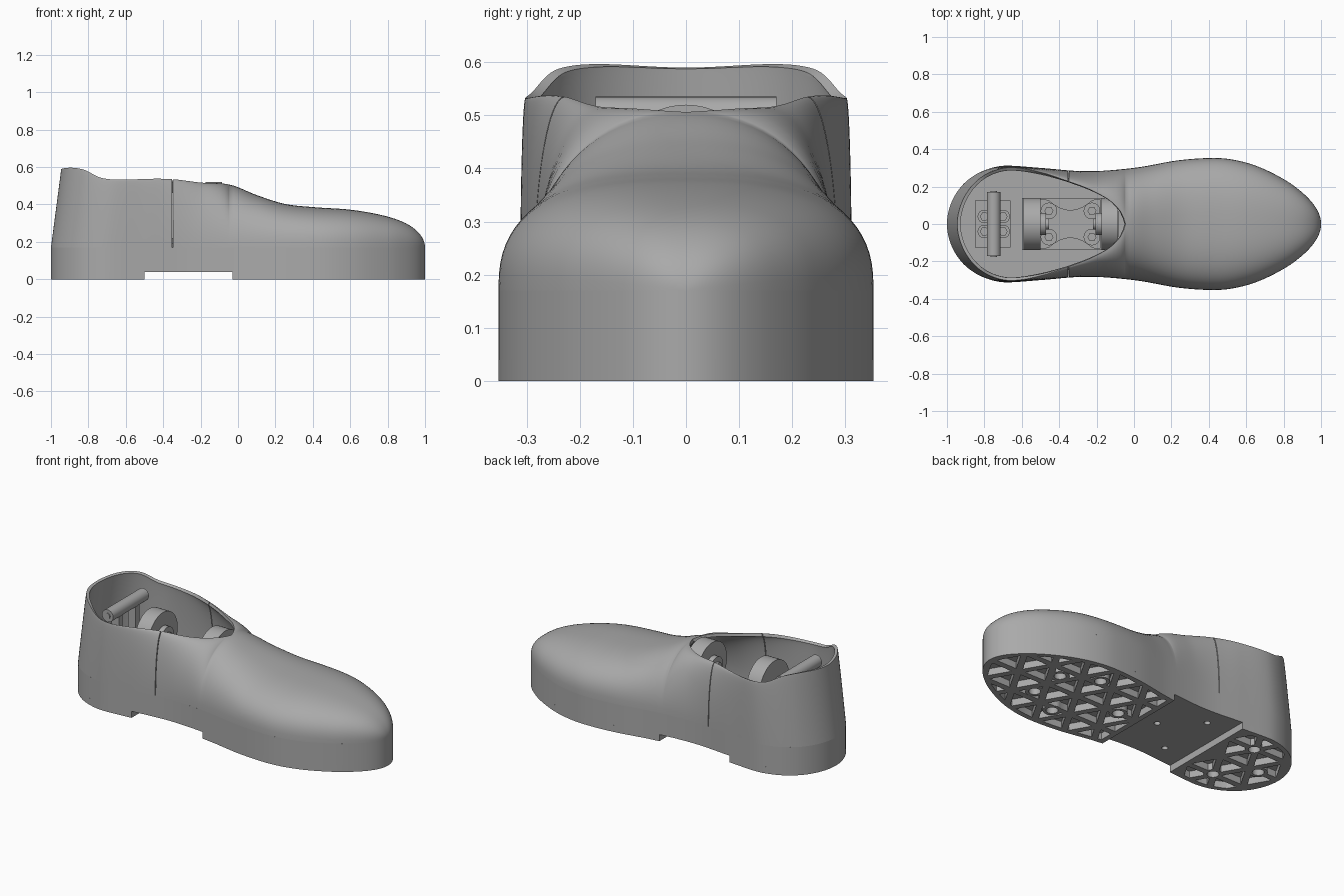
import bpy, bmesh, math
from mathutils import Matrix, Vector

if "Cube" in bpy.data.objects:
    bpy.data.objects.remove(bpy.data.objects["Cube"])

grey = bpy.data.materials.new("plain grey")
grey.use_nodes = True
grey.diffuse_color = (0.4, 0.4, 0.4, 1)
grey.node_tree.nodes["Principled BSDF"].inputs["Base Color"].default_value = (0.4, 0.4, 0.4, 1)


def angle(x):
    return math.acos(max(-1, min(1, -x)))


def smooth_curve(keys):
    """Smooth interpolation along the length, eased so both ends come out round."""
    ts = [angle(k[0]) for k in keys]
    vs = [k[1] for k in keys]
    slope = [(b - a) / (t - s) for a, b, s, t in zip(vs, vs[1:], ts, ts[1:])]
    tan = [slope[0]] + [(a + b) / 2 if a * b > 0 else 0 for a, b in zip(slope, slope[1:])] + [slope[-1]]

    def value(x):
        t = max(ts[0], min(ts[-1], angle(x)))
        i = max(j for j in range(len(ts) - 1) if ts[j] <= t)
        h = ts[i + 1] - ts[i]
        u = (t - ts[i]) / h
        return (vs[i] * (2 * u**3 - 3 * u**2 + 1) + vs[i + 1] * (3 * u**2 - 2 * u**3)
                + h * tan[i] * (u**3 - 2 * u**2 + u) + h * tan[i + 1] * (u**3 - u**2))
    return value


# Half width of the sole, height of the top line, half width of the opening
width = smooth_curve([(-1, 0), (-.95, .165), (-.9, .225), (-.8, .287), (-.68, .312), (-.5, .3), (-.25, .282),
                      (0, .3), (.25, .342), (.43, .353), (.6, .328), (.8, .24), (.9, .168), (.96, .105), (1, 0)])
crown = smooth_curve([(-1, .59), (-.87, .587), (-.75, .54), (-.35, .535), (-.2, .517), (-.04, .505), (.1, .45),
                      (.25, .403), (.4, .386), (.6, .372), (.8, .335), (.9, .298), (.96, .255), (1, .17)])
opening = smooth_curve([(-1, 0), (-.9, .218), (-.8, .278), (-.68, .302), (-.5, .275), (-.35, .228),
                        (-.2, .167), (-.1, .1), (-.06, .045), (-.045, 0)])
BASE = .17


def finish(bm, name):
    bmesh.ops.recalc_face_normals(bm, faces=bm.faces)
    me = bpy.data.meshes.new(name)
    bm.to_mesh(me)
    bm.free()
    me.materials.append(grey)
    ob = bpy.data.objects.new(name, me)
    bpy.context.collection.objects.link(ob)
    return ob


def add_prism(bm, poly, z0, z1):
    low = [bm.verts.new((x, y, z0)) for x, y in poly]
    high = [bm.verts.new((x, y, z1)) for x, y in poly]
    bm.faces.new(low[::-1])
    bm.faces.new(high)
    for i in range(len(poly)):
        j = (i + 1) % len(poly)
        bm.faces.new((low[i], low[j], high[j], high[i]))


def prisms(name, polys, z0, z1):
    bm = bmesh.new()
    for p in polys:
        add_prism(bm, p, z0, z1)
    return finish(bm, name)


def circle(x, y, r, n=24):
    return [(x + r * math.cos(math.tau * i / n), y + r * math.sin(math.tau * i / n)) for i in range(n)]


def rect(x0, x1, y):
    return [(x0, -y), (x1, -y), (x1, y), (x0, y)]


def outline(a, b, inset=0.0, n=64):
    ta, tb = angle(a), angle(b)
    xs = [-math.cos(ta + (tb - ta) * i / n) for i in range(n + 1)]
    right = [(x, -(width(x) - inset)) for x in xs if width(x) - inset > .001]
    tips = [[(x, 0)] if width(x) < .001 and not inset else [] for x in (a, b)]
    return tips[0] + right + tips[1] + [(x, -y) for x, y in reversed(right)]


def rod(name, centre, axis, r, length):
    bm = bmesh.new()
    turn = Vector((0, 0, 1)).rotation_difference(Vector(axis)).to_matrix().to_4x4()
    bmesh.ops.create_cone(bm, cap_ends=True, segments=48, radius1=r, radius2=r, depth=length,
                          matrix=Matrix.Translation(centre) @ turn)
    return finish(bm, name)


def boolean(ob, cutter, operation="DIFFERENCE"):
    m = ob.modifiers.new("cut", "BOOLEAN")
    m.object, m.operation, m.solver = cutter, operation, "EXACT"
    cutter.hide_render = True


def bake(ob):
    bpy.context.view_layer.update()
    me = bpy.data.meshes.new_from_object(ob.evaluated_get(bpy.context.evaluated_depsgraph_get()))
    ob.modifiers.clear()
    ob.data = me


# Upper: cross-sections along the length, split by a fine side seam
xs = [-math.cos(math.pi * i / 130) for i in range(131)]
xs = sorted([x for x in xs if abs(x + .35) > .008] + [-.352, -.348, -.045, -.05, -.055])
STEPS = 20
bm = bmesh.new()
rows = []
for x in xs:
    w, top = width(x), crown(x)
    r = min(opening(x), w) if x < -.045 else 0
    power = 2 / (2 + .6 * max(0, min(1, (x + .2) / .5)))
    row = []
    for i in range(STEPS + 1):
        a = math.pi / 2 * i / STEPS
        y = r + (w - r) * max(0, math.cos(a)) ** power
        z = BASE + (top - BASE) * math.sin(a) ** power
        lean = .055 * (z - BASE) / .42 * max(0, (-x - .4) / .6)
        row.append(bm.verts.new((x + lean, y if y > 1e-5 else 0, z)))
    rows.append(row)
for x, a, b in zip(xs, rows, rows[1:]):
    if x != -.352:
        for i in range(STEPS):
            bm.faces.new((a[i], b[i], b[i + 1], a[i + 1]))
bmesh.ops.remove_doubles(bm, verts=bm.verts, dist=.0002)
bmesh.ops.dissolve_degenerate(bm, edges=bm.edges, dist=.0001)
upper = finish(bm, "upper")
# make the surface face outwards before thickening it inwards
if sum(p.normal.y * p.area for p in upper.data.polygons) < 0:
    upper.data.flip_normals()
mirror = upper.modifiers.new("mirror", "MIRROR")
mirror.use_axis = (False, True, False)
mirror.merge_threshold = .0005
shell = upper.modifiers.new("shell", "SOLIDIFY")
shell.thickness, shell.offset = .018, -1
bake(upper)

# Sole: full-length midsole with two treads and an arch gap between them
midsole = prisms("midsole", [outline(-1, 1, n=110)], .04, BASE)
heel_tread = prisms("heel_tread", [outline(-1, -.5)], 0, .0401)
front_tread = prisms("front_tread", [outline(-.03, 1)], 0, .0401)

# Triangular pockets and screw holes in the underside
side, rib = .2, .018
rise = side * math.sqrt(3) / 2
cells = []
for row in range(-3, 3):
    for col in range(-12, 12):
        x, y = col * side + (row % 2) * side / 2, row * rise
        for tri in ([(x, y), (x + side, y), (x + side / 2, y + rise)],
                    [(x + side, y), (x + side * 1.5, y + rise), (x + side / 2, y + rise)]):
            cx, cy = sum(p[0] for p in tri) / 3, sum(p[1] for p in tri) / 3
            k = 1 - rib / (rise / 3)
            if -1 < cx < 1 and not -.56 < cx < -.0:
                cells.append([(cx + (px - cx) * k, cy + (py - cy) * k) for px, py in tri])
screws = [(-.86, 0), (.11, 0)] + [(x, s * y) for x, y in ((-.69, .17), (.4, .2), (.6, .105)) for s in (-1, 1)]
arch_holes = [(-.16, 0), (-.36, .175), (-.36, -.175)]
pockets = prisms("pocket_cutter", cells, -.02, .06)
inside = prisms("inset_cutter", [outline(-.965, -.53, .03), outline(.0, .96, .03)], -.03, .07)
bosses = prisms("boss_cutter", [circle(x, y, .05) for x, y in screws], -.05, .09)
holes = prisms("hole_cutter", [circle(x, y, .032) for x, y in screws]
               + [circle(x, y, .017) for x, y in arch_holes], -.06, .11)
boolean(pockets, inside, "INTERSECT")
boolean(pockets, bosses)
bake(pockets)
for tread in (heel_tread, front_tread):
    boolean(tread, pockets)
    boolean(tread, holes)
    bake(tread)
boolean(midsole, holes)
bake(midsole)
for cutter in (pockets, inside, bosses, holes):
    bpy.data.objects.remove(cutter)

# Inner fittings: bolted waisted plate between two upright discs
n = 20
half = [(-.5 + .32 * i / n, min(.13, .075 + .1 * (2 * i / n - 1) ** 2)) for i in range(n + 1)]
prisms("waisted_plate", [[(x, -y) for x, y in half] + half[::-1]], BASE - .01, .22)
prisms("mount_base", [rect(-.6, -.08, .14)], BASE - .01, .19)
for name, x, inward in (("rear", -.545, 1), ("front", -.13, -1)):
    rod(name + "_disc", (x, 0, .38), (1, 0, 0), .14, .09)
    rod(name + "_hub", (x + inward * .055, 0, .38), (1, 0, 0), .06, .04)
    rod(name + "_hub_pin", (x + inward * .065, 0, .38), (1, 0, 0), .03, .05)
    prisms(name + "_disc_foot", [rect(x - .04, x + .04, .1)], .18, .3)

# Heel clamp carrying a cross rod
prisms("clamp_base", [rect(-.85, -.66, .125)], BASE - .01, .24)
prisms("clamp_posts", [[(x, y + s * .08) for x, y in rect(-.775, -.725, .018)] for s in (-1, 1)], .23, .5)
rod("cross_rod", (-.75, 0, .498), (0, 1, 0), .037, .34)
rod("cross_rod_pin", (-.75, 0, .498), (0, 1, 0), .018, .352)

bolts = [(x, s * y, z) for x, y, z in ((-.455, .07, .22), (-.225, .07, .22), (-.8, .04, .24), (-.7, .04, .24))
         for s in (-1, 1)]
for i, (x, y, z) in enumerate(bolts):
    rod(f"bolt_washer_{i + 1}", (x, y, z + .008), (0, 0, 1), .044 if z < .23 else .036, .02)
    prisms(f"bolt_head_{i + 1}", [circle(x, y, .024, 6)], z, z + .035)

# Smooth shading with crisp edges
for ob in bpy.context.scene.objects:
    ob.select_set(ob.type == "MESH")
bpy.context.view_layer.objects.active = upper
bpy.ops.object.shade_smooth_by_angle(angle=math.radians(35))
